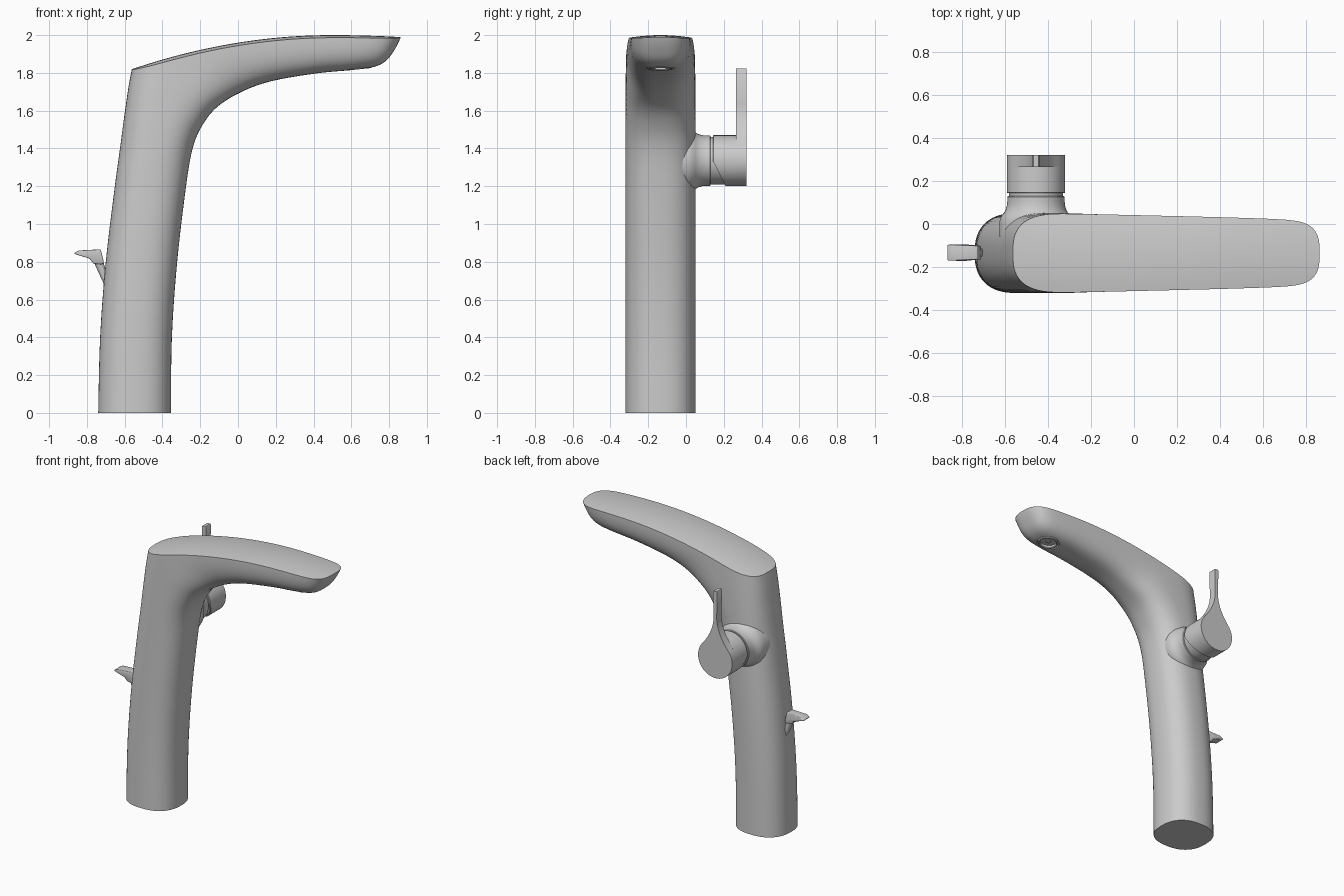
import bpy, bmesh, math
from mathutils import Vector, Matrix

if "Cube" in bpy.data.objects:
    bpy.data.objects.remove(bpy.data.objects["Cube"])

YC = -0.135          # centre line of the body
HX, HZ = -0.455, 1.335   # axis of the side handle


def make(name, bm):
    bmesh.ops.recalc_face_normals(bm, faces=bm.faces)
    me = bpy.data.meshes.new(name)
    bm.to_mesh(me)
    bm.free()
    ob = bpy.data.objects.new(name, me)
    bpy.context.collection.objects.link(ob)
    return ob


def activate(ob):
    bpy.ops.object.select_all(action='DESELECT')
    ob.select_set(True)
    bpy.context.view_layer.objects.active = ob


def smooth(ob, deg=35):
    activate(ob)
    bpy.ops.object.shade_smooth_by_angle(angle=math.radians(deg))


def loft_bm(rings):
    """Skin closed rings of equal length and cap both ends."""
    bm = bmesh.new()
    vr = [[bm.verts.new(p) for p in r] for r in rings]
    n = len(vr[0])
    for a, b in zip(vr, vr[1:]):
        for i in range(n):
            j = (i + 1) % n
            bm.faces.new((a[i], a[j], b[j], b[i]))
    bm.faces.new(vr[0])
    bm.faces.new(vr[-1])
    return bm


def lathe_bm(profile, mat, seg=64):
    """Revolve (radius, height) points about local z, then place with mat."""
    return loft_bm([[mat @ Vector((r * math.cos(2 * math.pi * k / seg),
                                   r * math.sin(2 * math.pi * k / seg), h))
                     for k in range(seg)] for r, h in profile])


def cut(ob, cutter):
    activate(ob)
    m = ob.modifiers.new("cut", 'BOOLEAN')
    m.operation = 'DIFFERENCE'
    m.solver = 'EXACT'
    m.object = cutter
    bpy.ops.object.modifier_apply(modifier=m.name)
    bpy.data.objects.remove(cutter)


# Body: sections given by inner point (x, z) and outer point (x, z)
keys = [
    (-.355, 0, -.74, 0), (-.35, .4, -.73, .4), (-.322, .8, -.70, .8),
    (-.275, 1.2, -.652, 1.2), (-.24, 1.4, -.622, 1.42), (-.19, 1.52, -.598, 1.6),
    (-.11, 1.62, -.562, 1.82), (.02, 1.70, -.48, 2.15), (.18, 1.757, -.15, 2.22),
    (.42, 1.798, .3, 2.22), (.6, 1.815, .52, 2.22), (.72, 1.832, .6, 2.25),
    (.785, 1.865, .62, 2.28), (.83, 1.925, .63, 2.3), (.862, 1.99, .64, 2.32),
    (.88, 2.06, .66, 2.34)]


def spline(pts, steps):
    out = []
    for i in range(len(pts) - 1):
        p0, p1 = Vector(pts[max(i - 1, 0)]), Vector(pts[i])
        p2, p3 = Vector(pts[i + 1]), Vector(pts[min(i + 2, len(pts) - 1)])
        for s in range(steps):
            t = s / steps
            out.append(0.5 * (2 * p1 + (p2 - p0) * t + (2 * p0 - 5 * p1 + 4 * p2 - p3) * t**2
                              + (3 * p1 - p0 - 3 * p2 + p3) * t**3))
    return out + [Vector(pts[-1])]


def clamp(v):
    return max(0.0, min(1.0, v))


def section(k, seg=72):
    ix, iz, ox, oz = k
    w = .185 - .03 * clamp((ix + .1) / .9)
    n = 2.4 + .6 * clamp((ix + .25) / .2)
    ring = []
    for i in range(seg):
        a = 2 * math.pi * i / seg
        c, s = math.cos(a), math.sin(a)
        u = math.copysign(abs(c) ** (2 / n), c)
        v = math.copysign(abs(s) ** (2 / n), s)
        ring.append(((ix + ox) / 2 + u * (ox - ix) / 2, YC + w * v,
                     (iz + oz) / 2 + u * (oz - iz) / 2))
    return ring


body = make("faucet_body", loft_bm([section(k) for k in spline(keys, 5)]))

# Crowned top surface, used to trim the body
bm = bmesh.new()
bmesh.ops.create_grid(bm, x_segments=48, y_segments=16, size=1)
for v in bm.verts:
    x, y = v.co.x * 1.0 + .15, v.co.y * .3
    z = 2.0 - (.16 if x < .5 else .08) * (x - .5) ** 2 - .5 * y * y
    v.co = (x, YC + y, z)
top = bmesh.ops.extrude_face_region(bm, geom=bm.faces[:])
for g in top["geom"]:
    if isinstance(g, bmesh.types.BMVert):
        g.co.z = 2.8
cut(body, make("top_cutter", bm))

# Outlet recess and aerator under the spout tip
outlet = Matrix.Translation((.64, YC, 1.822)) @ Matrix.Rotation(math.radians(-6), 4, 'Y')
cut(body, make("outlet_cutter", lathe_bm([(.075, -.06), (.075, .035)], outlet, 48)))
smooth(body)
aerator = make("aerator", lathe_bm(
    [(.07, .04), (.07, .002), (.066, -.003), (.058, -.003), (.054, .002),
     (.054, .016), (.02, .016), (.018, .01), (.004, .01)], outlet, 48))
smooth(aerator)

# Side hub with flared foot, and inner core visible in the groove
side = Matrix.Translation((HX, 0, HZ)) @ Matrix.Rotation(math.radians(-90), 4, 'X')
hub = make("handle_hub", lathe_bm(
    [(.17, -.06), (.17, .01), (.162, .035), (.15, .05), (.141, .065), (.135, .085),
     (.133, .105), (.133, .126), (.13, .13), (.12, .13)], side))
smooth(hub)
core = make("handle_core", lathe_bm([(.125, .1), (.125, .23)], side))
smooth(core)

# Handle drum with slanted underside cut
bm = lathe_bm([(.132, .143), (.135, .146), (.135, .27)], side)
res = bmesh.ops.bisect_plane(bm, geom=bm.verts[:] + bm.edges[:] + bm.faces[:],
                             plane_co=(HX, .145, 1.33), plane_no=(0, -.13, -.065),
                             clear_outer=True)
bmesh.ops.holes_fill(bm, edges=[e for e in bm.edges if e.is_boundary], sides=0)
smooth(make("handle_drum", bm))

# Lever: teardrop plate running up into a thin blade
half = [(.135 * math.cos(math.radians(a)), .135 * math.sin(math.radians(a)))
        for a in range(-85, 41, 5)]
p0, p1, p2 = Vector((.103, .087)), Vector((.0125, .196)), Vector((.0125, .30))
for i in range(1, 13):
    t = i / 12
    half.append(tuple(p0 * (1 - t)**2 + p1 * 2 * t * (1 - t) + p2 * t * t))
half += [(.016, .482), (.012, .488)]
outline = half + [(-x, z) for x, z in reversed(half)]
lever = make("handle_lever", loft_bm(
    [[(HX + x, y, HZ + z) for x, z in outline] for y in (.265, .32)]))
smooth(lever)

# Drain pull: flat thumb cap on a slim stem behind the body
cap = [(-.868, .846), (-.84, .86), (-.727, .866), (-.71, .80), (-.72, .786),
       (-.765, .79), (-.785, .817), (-.862, .84)]
plan = lambda x: .037 if x < -.78 else .032
bm = loft_bm([[(x, -.133 + s * plan(x), z) for x, z in cap] for s in (-1, 1)])
knob = make("drain_pull_cap", bm)
activate(knob)
bev = knob.modifiers.new("round", 'BEVEL')
bev.width = .012
bev.segments = 3
bev.limit_method = 'ANGLE'
bpy.ops.object.modifier_apply(modifier=bev.name)
smooth(knob, 50)

a, b = Vector((-.685, -.133, .66)), Vector((-.738, -.133, .80))
stem_mat = Matrix.Translation(a) @ (b - a).to_track_quat('Z', 'Y').to_matrix().to_4x4()
smooth(make("drain_pull_stem", lathe_bm(
    [(.014, 0), (.018, .06), (.024, (b - a).length)], stem_mat, 24)))
